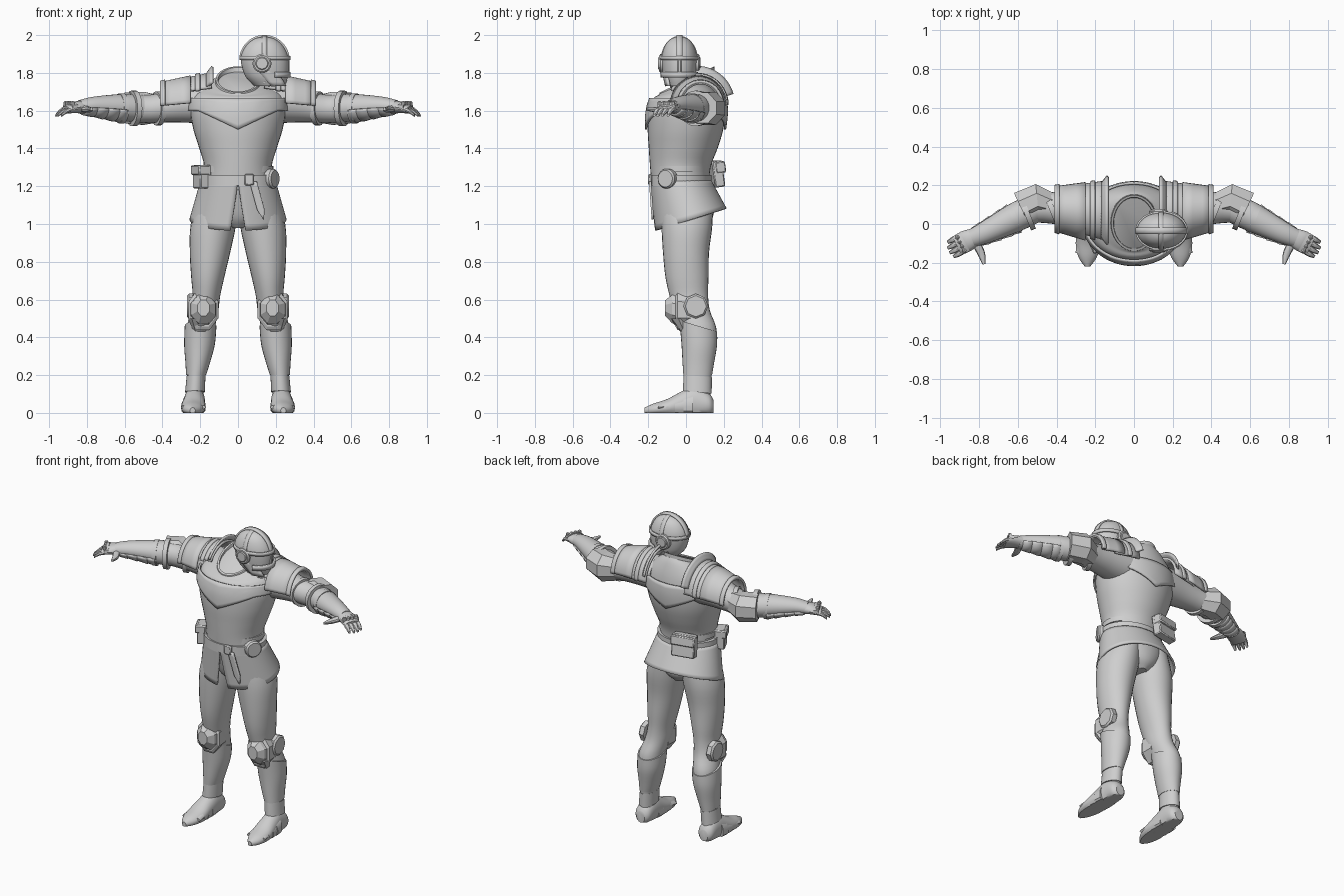
import bpy, bmesh, math
from math import sin, cos, pi, radians
from mathutils import Vector

old = bpy.data.objects.get("Cube")
if old:
    bpy.data.objects.remove(old, do_unlink=True)

steel = bpy.data.materials.new("plain grey")
steel.use_nodes = True
GREY = (0.62, 0.62, 0.62, 1)
steel.diffuse_color = GREY
steel.node_tree.nodes["Principled BSDF"].inputs["Base Color"].default_value = GREY


def finish(name, verts, faces, mirror=False, thick=0, angle=35):
    me = bpy.data.meshes.new(name)
    me.from_pydata([tuple(v) for v in verts], [], faces)
    bm = bmesh.new()
    bm.from_mesh(me)
    bmesh.ops.remove_doubles(bm, verts=bm.verts, dist=1e-5)
    bmesh.ops.recalc_face_normals(bm, faces=bm.faces)
    bm.to_mesh(me)
    bm.free()
    me.materials.append(steel)
    ob = bpy.data.objects.new(name, me)
    bpy.context.scene.collection.objects.link(ob)
    bpy.ops.object.select_all(action='DESELECT')
    ob.select_set(True)
    bpy.context.view_layer.objects.active = ob
    bpy.ops.object.shade_smooth_by_angle(angle=radians(angle))
    if thick:
        m = ob.modifiers.new("thickness", 'SOLIDIFY')
        m.thickness, m.offset = thick, 0
    if mirror:
        ob.modifiers.new("mirror", 'MIRROR').use_axis[0] = True
    return ob


def resample(st, k=4):
    """Smooth curve through the stations."""
    out = []
    for i in range(len(st) - 1):
        p0, p1, p2, p3 = (st[max(0, min(len(st) - 1, i + j))] for j in (-1, 0, 1, 2))
        for s in range(k):
            t = s / k
            out.append([b + .5 * t * (c - a + t * (2 * a - 5 * b + 4 * c - d + t * (3 * (b - c) + d - a)))
                        for a, b, c, d in zip(p0, p1, p2, p3)])
    return out + [list(st[-1])]


def tube(name, st, n=28, smooth=True, mirror=False, turn=0, floor=False, angle=35):
    """Loft of ellipses; station = x, y, z, side radius, other radius[, tilt]."""
    if smooth:
        st = resample(st)
    d = Vector(st[-1][:3]) - Vector(st[0][:3])
    flat = math.hypot(d.x, d.y) > abs(d.z)
    verts, faces = [], []
    for i, s in enumerate(st):
        a, b = Vector((1, 0, 0)), Vector((0, 1, 0))
        if flat:
            t = Vector(st[min(i + 1, len(st) - 1)][:3]) - Vector(st[max(i - 1, 0)][:3])
            if math.hypot(t.x, t.y) < 1e-4:
                t = d
            a, b = Vector((-t.y, t.x, 0)).normalized(), Vector((0, 0, 1))
        for j in range(n):
            q = 2 * pi * j / n + turn
            p = Vector(s[:3]) + a * s[3] * cos(q) + b * s[4] * sin(q)
            if len(s) > 5:
                p.z += s[5] * s[4] * sin(q)
            if floor:
                p.z = max(0, p.z)
            verts.append(p)
    for i in range(len(st) - 1):
        for j in range(n):
            k = (j + 1) % n
            faces.append((i * n + j, i * n + k, i * n + n + k, i * n + n + j))
    faces += [tuple(range(n)), tuple(range(len(verts) - n, len(verts)))]
    return finish(name, verts, faces, mirror, angle=angle)


def sheet(name, f, nu, nv, thick=.014, mirror=False):
    """Thin plate from a surface f(u, v)."""
    verts = [f(i / nu, j / nv) for i in range(nu + 1) for j in range(nv + 1)]
    w = nv + 1
    faces = [(i * w + j, i * w + j + 1, i * w + w + j + 1, i * w + w + j)
             for i in range(nu) for j in range(nv)]
    return finish(name, verts, faces, mirror, thick)


def disc(name, p, direction, r, depth, n=24, mirror=False, rim=.85):
    """Round or polygonal boss with a bevelled outer edge."""
    d = Vector(direction).normalized()
    a = d.orthogonal().normalized()
    b = d.cross(a)
    verts, faces = [], []
    for h, s in ((-depth / 2, 1), (depth / 4, 1), (depth / 2, rim)):
        verts += [Vector(p) + d * h + (a * cos(2 * pi * j / n) + b * sin(2 * pi * j / n)) * r * s for j in range(n)]
    for i in range(2):
        faces += [(i * n + j, i * n + (j + 1) % n, i * n + n + (j + 1) % n, i * n + n + j) for j in range(n)]
    faces += [tuple(range(n)), tuple(range(2 * n, 3 * n))]
    return finish(name, verts, faces, mirror)


def box(name, p, size, rot=(0, 0, 0)):
    v = [(x * size[0] / 2, y * size[1] / 2, z * size[2] / 2) for x in (-1, 1) for y in (-1, 1) for z in (-1, 1)]
    f = [(0, 1, 3, 2), (4, 6, 7, 5), (0, 4, 5, 1), (2, 3, 7, 6), (0, 2, 6, 4), (1, 5, 7, 3)]
    ob = finish(name, v, f)
    ob.location, ob.rotation_euler = p, rot
    m = ob.modifiers.new("bevel", 'BEVEL')
    m.width, m.segments = .006, 1
    return ob


# Torso and upright collar
body = [(0, -.03, 1.18, .185, .15, 0), (0, -.03, 1.3, .178, .16, 0), (0, -.015, 1.4, .205, .182, 0),
        (0, -.003, 1.5, .236, .2, 0), (0, .004, 1.6, .252, .203, 0), (0, .012, 1.68, .235, .185, .08),
        (0, .012, 1.73, .17, .16, .3), (0, .005, 1.75, .125, .148, .42)]
tube("torso", body, 40)
tube("collar", [(0, .005, 1.70, .13, .15, .4), (0, .005, 1.765, .118, .145, .48), (0, .005, 1.765, .106, .133, .48),
                (0, .005, 1.70, .1, .125, .35)], 36, smooth=False)
dense = resample(body, 8)


def chest(u, v):
    q = 2 * pi * u
    low = 1.5 + .1 * min(1, abs(.25 * cos(q)) / .2)
    z = low + (1.665 - low) * v
    s = min(dense, key=lambda r: abs(r[2] - z))
    return ((s[3] + .009) * cos(q), s[1] + (s[4] + .009) * sin(q), z)


sheet("chest_plate", chest, 64, 6, .012)

# Hips, belt and split skirt
tube("hips", [(0, -.03, 1.24, .18, .15), (0, 0, 1.12, .19, .15), (0, .01, 1.03, .13, .13), (0, .01, .98, .05, .09)])
for name, z, h, r in (("upper_belt", 1.29, .032, .187), ("lower_belt", 1.232, .056, .2)):
    tube(name, [(0, -.03, z - h / 2, r, r - .035), (0, -.03, z + h / 2, r, r - .035)], 40, smooth=False)


def skirt(u, v):
    q = .16 * v + u * (2 * pi - .32 * v)
    low = .965 + .115 * (1 - cos(q)) / 2
    return ((.193 + .058 * v) * sin(q), -.03 + .055 * v - (.158 + .027 * v) * cos(q), 1.23 + (low - 1.23) * v)


sheet("skirt", skirt, 56, 8, .012)
disc("belt_boss", (.18, -.1, 1.24), (.85, -.5, 0), .052, .04)
box("belt_clip", (.06, -.19, 1.235), (.05, .02, .06))
box("side_pouch", (-.19, -.09, 1.25), (.065, .1, .125), (0, 0, radians(25)))
box("side_pouch_flap", (-.2, -.095, 1.285), (.065, .105, .05), (0, 0, radians(25)))
box("back_pouch", (-.1, .158, 1.265), (.15, .055, .14), (radians(8), 0, radians(12)))
box("back_pouch_flap", (-.102, .168, 1.3), (.155, .055, .06), (radians(8), 0, radians(12)))
sheet("hanging_strap", lambda u, v: (.08 + .055 * v + (u - .5) * .04 * (1 - max(0, v - .75) * 3.6),
                                     -.19 + .014 * v, 1.225 - .2 * v), 4, 8, .012)

# Legs
leg = [(.1, .005, 1.15, .1, .135), (.13, .005, 1, .12, .135), (.148, 0, .85, .107, .122), (.16, .005, .72, .088, .114),
       (.167, .015, .62, .073, .102), (.177, .032, .54, .073, .095), (.197, .065, .45, .075, .095),
       (.203, .07, .35, .073, .089), (.215, .065, .25, .056, .076), (.224, .062, .15, .044, .07),
       (.228, .06, .05, .045, .07)]
tube("legs", leg, mirror=True)
tube("shin_guards", [(.222, .062, .2, .053, .076, 0), (.214, .065, .26, .064, .083, 0), (.204, .07, .36, .081, .094, -.05),
                     (.198, .065, .46, .084, .1, -.3)], mirror=True)
tube("ankle_cuffs", [(.228, .06, .11, .052, .076, -.1), (.222, .062, .195, .05, .075, -.1)], mirror=True, smooth=False)

# Knee armour: octagonal rim, raised cap and side disc
cx, cz = .183, .545
tube("knee_rims", [(cx, .03, cz, .082, .11), (cx, -.045, cz, .085, .115), (cx, -.055, cz, .072, .095)],
     8, False, True, pi / 8, angle=15)
tube("knee_caps", [(cx, -.04, cz, .076, .09), (cx, -.075, cz + .005, .068, .08), (cx, -.11, cz + .01, .035, .045)],
     8, False, True, pi / 8, angle=15)
tube("knee_tongues", [(.2, -.01, .43, .035, .02), (.195, -.04, .5, .07, .05)], 8, False, True)
disc("knee_side_discs", (.25, .052, .565), (1, 0, 0), .066, .04, 8, True)

# Feet with overlapping instep plates
tube("feet", [(.23, .145, .035, .03, .035), (.23, .12, .045, .052, .06), (.23, .05, .055, .056, .085),
              (.233, -.02, .045, .06, .07), (.237, -.1, .028, .064, .045), (.24, -.17, .018, .048, .032),
              (.24, -.22, .012, .014, .016)], mirror=True, floor=True)
for i in range(4):
    y, r = .035 - .045 * i, .1 - .017 * i
    tube("instep_plate_%d" % (i + 1), [(.235, y, .035, .062, r - .018), (.236, y - .05, .03, .066, r - .034)],
         20, False, True, floor=True)

# Arms
tube("upper_arms", [(.15, .06, 1.64, .12, .11), (.28, .07, 1.635, .1, .098), (.38, .08, 1.62, .085, .082),
                    (.46, .085, 1.61, .08, .075), (.53, .075, 1.61, .07, .072)], mirror=True)
fore = [(.48, .09, 1.61, .068, .07), (.58, .05, 1.615, .076, .073), (.66, .01, 1.62, .07, .065),
        (.77, -.045, 1.625, .056, .048), (.84, -.075, 1.62, .046, .036)]
tube("forearms", fore, mirror=True)
tube("elbow_guards", [(.43, .1, 1.61, .065, .078), (.5, .125, 1.612, .088, .095), (.585, .085, 1.615, .09, .088)],
     8, False, True, pi / 8, angle=15)
for i, (x, y, r) in enumerate(((.41, .08, .09), (.54, .06, .094), (.605, .035, .08))):
    tube("arm_band_%d" % (i + 1), [(x, y, 1.612, r - .004, r), (x + .025, y - .01, 1.612, r - .004, r)],
         24, False, True)
for i in range(4):
    # plates along the lower front of the forearm
    def lame(u, v, s=resample(fore, 8)[12 + 4 * i], e=resample(fore, 8)[17 + 4 * i]):
        c = [a + (b - a) * v for a, b in zip(s, e)]
        q, k = radians(-160 + 150 * u), 1.14 - .1 * v
        return (c[0] - .45 * c[3] * k * -cos(q) * -1, c[1] - .85 * c[3] * k * cos(q), c[2] + c[4] * k * sin(q))
    sheet("forearm_plate_%d" % (i + 1), lame, 12, 2, .01, True)

# Hands
tube("palms", [(.82, -.065, 1.62, .046, .034), (.87, -.09, 1.617, .056, .03), (.915, -.113, 1.603, .052, .02)],
     16, mirror=True)
tube("knuckle_guards", [(.875, -.092, 1.62, .06, .032), (.9, -.106, 1.617, .058, .03)], 8, False, True, pi / 8)
for k in range(4):
    o, ln = (k - 1.5) * .027, (.052, .06, .058, .046)[k]
    x, y = .9 + .45 * o, -.105 + .87 * o
    tube("finger_%d" % (k + 1), [(x, y, 1.607, .014, .013), (x + ln * .5, y - ln * .3, 1.597, .014, .012),
                                 (x + ln, y - ln * .55, 1.575, .008, .008)], 8, mirror=True)
    disc("knuckle_%d" % (k + 1), (x - .005, y, 1.64), (0, 0, 1), .012, .022, 6, True, .3)
tube("thumbs", [(.825, -.085, 1.612, .022, .02), (.79, -.15, 1.605, .02, .016), (.775, -.208, 1.608, .008, .008)],
     10, mirror=True)


# Layered shoulder armour
def shoulder(x0, x1, a0, a1, lift, flare=0):
    def f(u, v):
        x = x0 + (x1 - x0) * v
        t = (x - .15) / .25
        q = radians(a0 + (a1 - a0) * u)
        r = lift + flare * v
        return (x, .057 + .02 * t - (.155 - .055 * t + r) * cos(q), 1.635 - .02 * t + (.155 - .035 * t + r) * sin(q))
    return f


for name, args in (("shoulder_inner_plates", (.14, .31, 32, 180, .005)),
                   ("shoulder_outer_plates", (.25, .405, 5, 178, .012)),
                   ("shoulder_rims", (.385, .41, 5, 178, .02)),
                   ("shoulder_ridges", (.2, .225, 28, 180, .014)),
                   ("neck_guards", (.165, .135, 35, 165, .005, .035))):
    sheet(name, shoulder(*args), 24, 3, .014, True)

# Helmet turned towards the left side
hx, hy = .14, -.035
tube("helmet", [(.168, hy, 1.73, .08, .062), (.152, hy, 1.78, .112, .083), (.143, hy, 1.85, .126, .093),
                (hx, hy, 1.9, .122, .091), (hx, hy, 1.95, .094, .073), (hx, hy, 1.98, .055, .045),
                (hx, hy, 1.992, .012, .01)], 36)
sheet("helmet_crest", lambda u, v: (hx + .128 * cos(pi * (.04 + .92 * u)), hy + (v - .5) * .032,
                                    1.865 + .13 * sin(pi * (.04 + .92 * u))), 28, 2, .012)
sheet("helmet_cross_band", lambda u, v: (hx + (v - .5) * .025, hy + .096 * cos(pi * u),
                                         1.86 + .132 * sin(pi * u)), 24, 2, .008)
sheet("brow_band", lambda u, v: (.143 + .131 * cos(2 * pi * u), hy + .097 * sin(2 * pi * u),
                                 1.868 + .022 * v), 40, 1, .01)
sheet("visor_frame", lambda u, v: (.15 + .122 * cos((u - .5) * 2.4), hy + .1 * sin((u - .5) * 2.4),
                                   1.775 + .03 * v), 20, 1, .012)
box("nose_guard", (.265, hy, 1.825), (.016, .022, .1))
for side, s in (("right", -1), ("left", 1)):
    disc("ear_disc_" + side, (.127, hy + s * .094, 1.85), (0, s, 0), .05, .026)
    disc("ear_cap_" + side, (.127, hy + s * .104, 1.85), (0, s, 0), .034, .018)
    sheet("cheek_guard_" + side, lambda u, v, s=s: (.1 + .075 * v + (.1 - .02 * v) * u,
                                                    hy + s * (.09 - .02 * v - .018 * u * u), 1.82 - .09 * v), 4, 4, .012)
